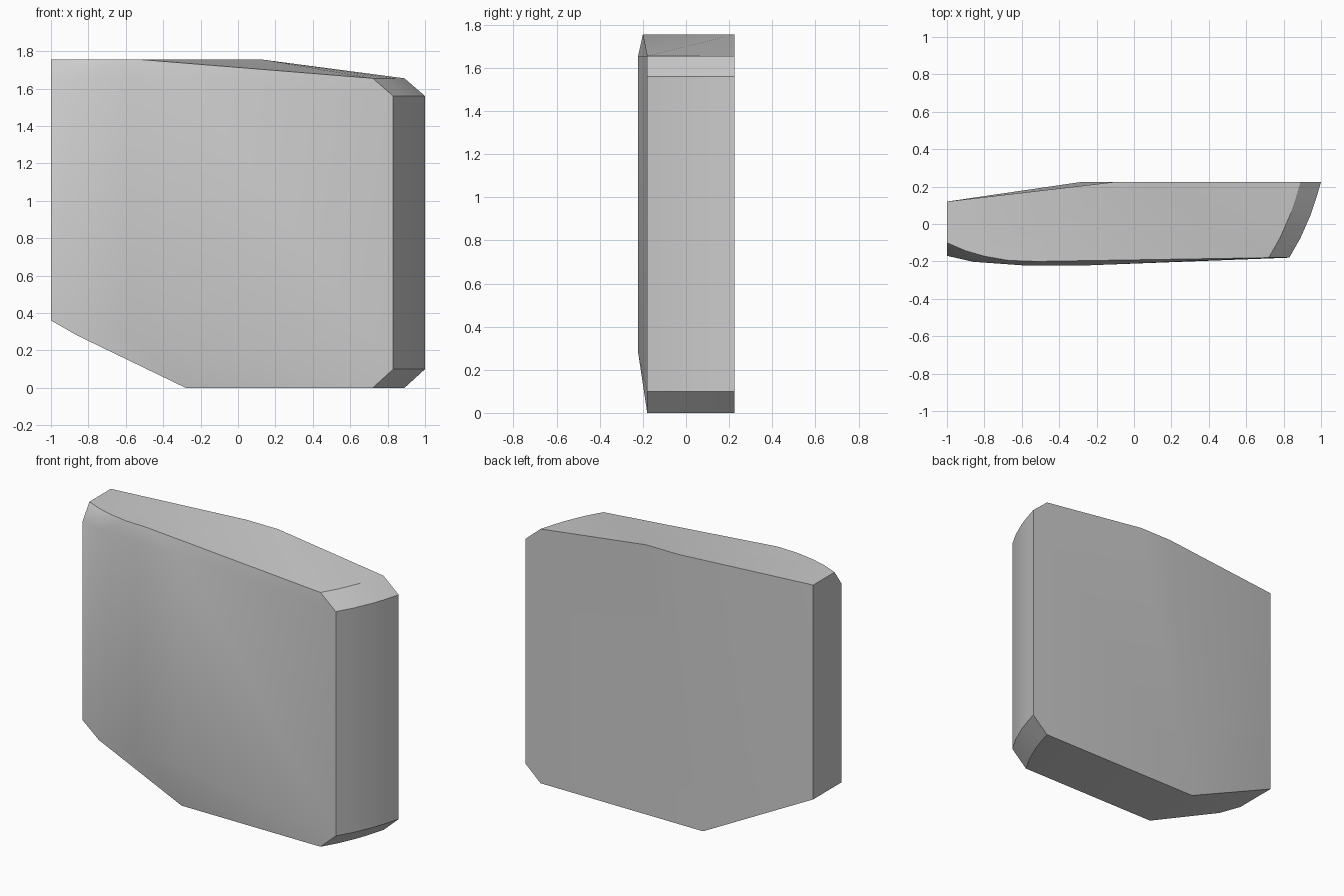
import bpy, bmesh, math

cube = bpy.data.objects.get("Cube")
if cube:
    bpy.data.objects.remove(cube, do_unlink=True)

TOP, SHOULDER = 1.755, 1.655
points = []


def rows(plan, heights):
    """Repeat each plan point at every height."""
    points.extend((x, y, z) for x, y in plan for z in heights)


# Curved right-hand end with chamfered top and bottom corners
for x, y in [(1, 0.225), (0.975, 0.14), (0.945, 0.05), (0.89, -0.075), (0.83, -0.18)]:
    rows([(x, y)], (0.1, 1.56))
    rows([(x - 0.11, y)], (0, SHOULDER))

# Back face, bending towards the narrow end
rows([(0.13, 0.225), (-0.1, 0.225), (-1, 0.12)], (TOP,))
points += [(-0.28, 0.225, 0), (-1, 0.12, 0.36)]

# Bulging front face and its shoulder
rows([(-1, -0.17)], (0.36, SHOULDER))
rows([(-0.86, -0.202)], (0.28, SHOULDER))
rows([(-0.58, -0.222), (-0.27, -0.222)], (0.28, SHOULDER))
points.append((-0.28, -0.18, 0))

# Curved front edge of the top
rows([(-1, -0.1), (-0.9, -0.143), (-0.8, -0.172), (-0.67, -0.195), (-0.52, -0.2)], (TOP,))

# Skin the slab
bm = bmesh.new()
for p in points:
    bm.verts.new(p)
hull = bmesh.ops.convex_hull(bm, input=bm.verts)
loose = [v for v in bm.verts if not v.link_faces]
bmesh.ops.delete(bm, geom=loose, context='VERTS')
bmesh.ops.dissolve_limit(bm, angle_limit=math.radians(0.5), verts=bm.verts, edges=bm.edges)
bmesh.ops.recalc_face_normals(bm, faces=bm.faces)
mesh = bpy.data.meshes.new("slab")
bm.to_mesh(mesh)
bm.free()

slab = bpy.data.objects.new("slab", mesh)
bpy.context.collection.objects.link(slab)

# Plain grey surface
grey = bpy.data.materials.new("light grey")
grey.use_nodes = True
colour = (0.6, 0.6, 0.6, 1)
grey.diffuse_color = colour
grey.node_tree.nodes["Principled BSDF"].inputs["Base Color"].default_value = colour
mesh.materials.append(grey)

bpy.ops.object.select_all(action='DESELECT')
slab.select_set(True)
bpy.context.view_layer.objects.active = slab
bpy.ops.object.shade_smooth_by_angle(angle=math.radians(32))
